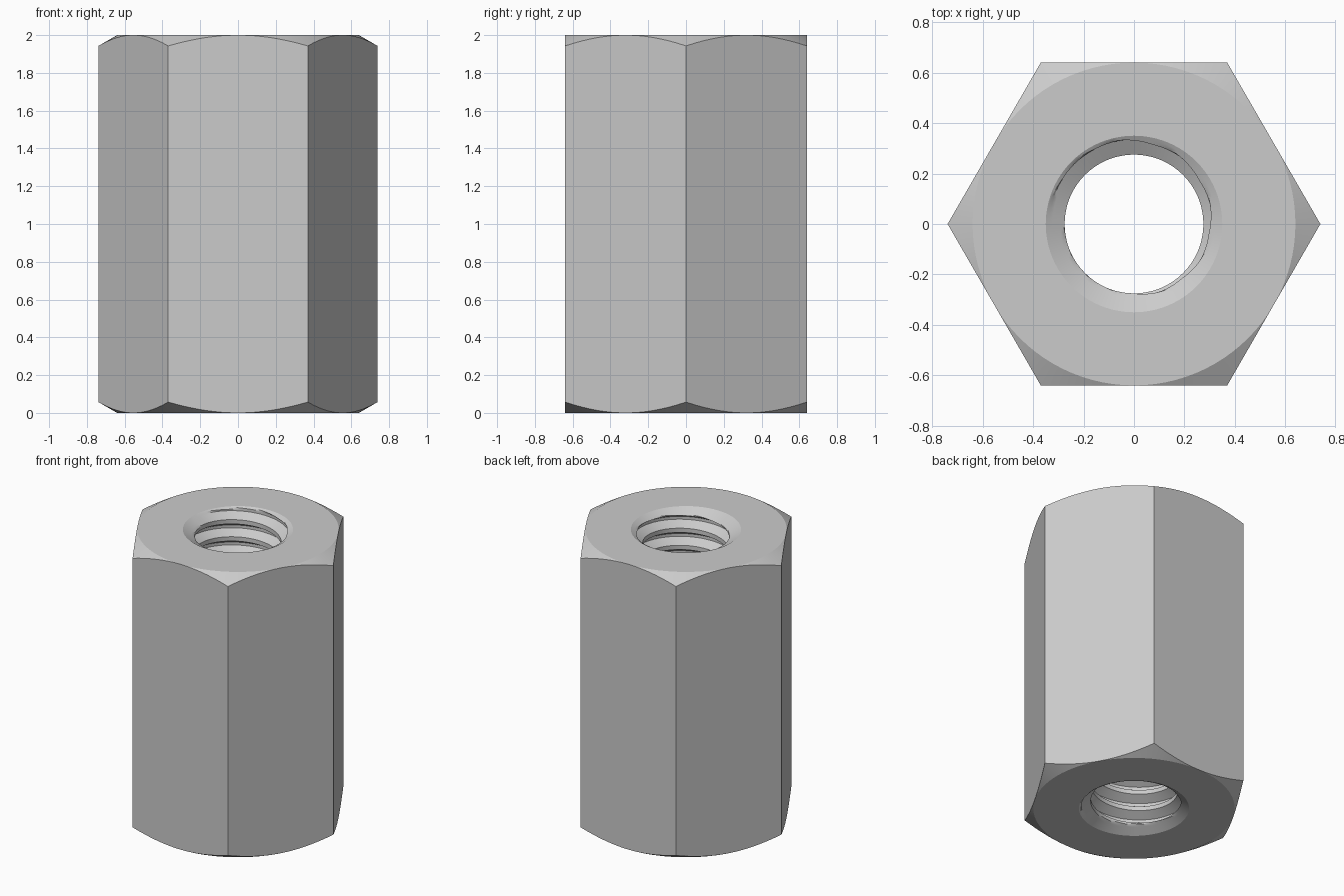
import bpy, bmesh
from math import pi, cos, sin, tan, radians

if "Cube" in bpy.data.objects:
    bpy.data.objects.remove(bpy.data.objects["Cube"])

HEIGHT, FLAT = 2.0, 0.64            # overall height, half the width across flats
MINOR, MAJOR, MOUTH = 0.275, 0.335, 0.35   # bore, thread root, countersink radii
PITCH, PHASE = 0.12, 1.897
SLOPE = tan(radians(30))
COLUMNS = 96


def thread_radius(u):
    """Thread profile over one pitch: flank, root, flank, land."""
    depth = MAJOR - MINOR
    if u < 0.035:
        return MINOR + depth * u / 0.035
    if u < 0.055:
        return MAJOR
    if u < 0.09:
        return MAJOR - depth * (u - 0.055) / 0.035
    return MINOR


def bore_point(z, u):
    """Clamp to the nut height and open the thread out into the countersinks."""
    z = min(max(z, 0.0), HEIGHT)
    cone = MOUTH - min(z, HEIGHT - z) / SLOPE
    return max(thread_radius(u), cone), z


# samples along one pitch, dense on the flanks
steps = [0.035 * i / 5 for i in range(5)] + [0.035, 0.045]
steps += [0.055 + 0.035 * i / 5 for i in range(5)] + [0.09 + 0.03 * i / 4 for i in range(4)]


def section(angle):
    """Closed radial section (r, z): hexagonal outside, then helical bore."""
    r = FLAT / cos((angle % (pi / 3)) - pi / 6)
    drop = (r - FLAT) * SLOPE
    pts = [(MOUTH, 0), (FLAT, 0), (r, drop), (r, HEIGHT - drop), (FLAT, HEIGHT), (MOUTH, HEIGHT)]
    rise = PHASE + PITCH * angle / (2 * pi)
    bore = [bore_point(rise + PITCH * k + u, u) for k in range(-17, 1) for u in steps]
    bore.append(bore_point(rise + PITCH, 0))
    return pts + bore[::-1]


# sweep the section around the axis
bm = bmesh.new()
rings = []
for i in range(COLUMNS + 1):
    a = 2 * pi * i / COLUMNS
    rings.append([bm.verts.new((r * cos(a), r * sin(a), z)) for r, z in section(a)])
for left, right in zip(rings, rings[1:]):
    for j in range(len(left)):
        k = (j + 1) % len(left)
        bm.faces.new((left[j], right[j], right[k], left[k]))
bmesh.ops.remove_doubles(bm, verts=bm.verts, dist=1e-5)
bmesh.ops.recalc_face_normals(bm, faces=bm.faces)

mesh = bpy.data.meshes.new("coupling_nut")
bm.to_mesh(mesh)
bm.free()
nut = bpy.data.objects.new("coupling_nut", mesh)
bpy.context.collection.objects.link(nut)

# smooth cones and bore, crisp hexagon and thread edges
bpy.context.view_layer.objects.active = nut
nut.select_set(True)
bpy.ops.object.shade_smooth_by_angle(angle=radians(25))
